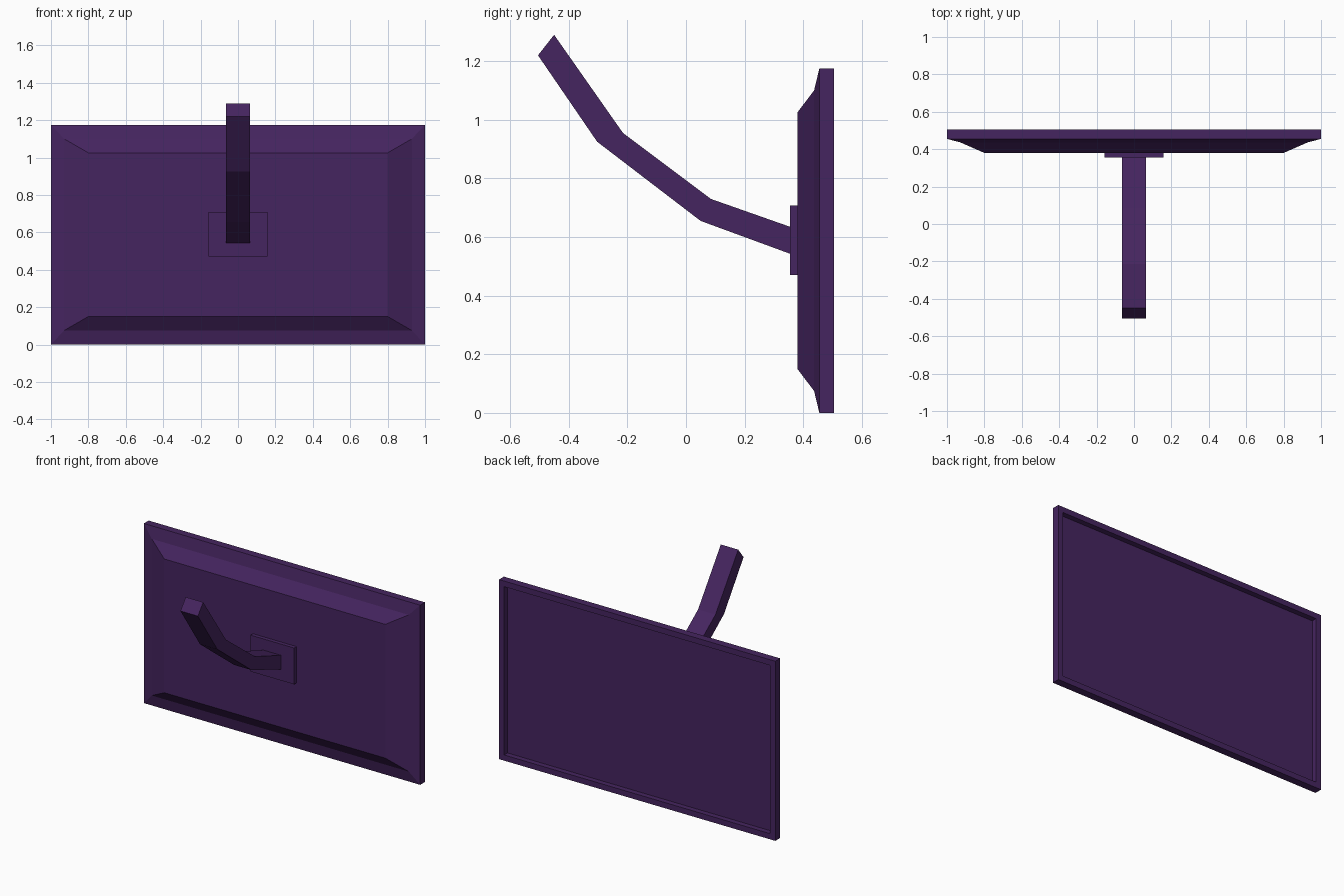
import bpy
import bmesh

cube = bpy.data.objects.get("Cube")
if cube:
    bpy.data.objects.remove(cube, do_unlink=True)

purple = bpy.data.materials.new("dark_purple")
purple.use_nodes = True
colour = (0.06, 0.018, 0.115, 1)
purple.diffuse_color = colour
purple.node_tree.nodes["Principled BSDF"].inputs["Base Color"].default_value = colour


def loft(name, rings):
    """Join matching closed rings with side faces and cap both ends."""
    bm = bmesh.new()
    loops = [[bm.verts.new(p) for p in ring] for ring in rings]
    for a, b in zip(loops, loops[1:]):
        for i in range(len(a)):
            j = (i + 1) % len(a)
            bm.faces.new((a[i], a[j], b[j], b[i]))
    bm.faces.new(loops[0])
    bm.faces.new(loops[-1])
    bmesh.ops.recalc_face_normals(bm, faces=bm.faces)
    mesh = bpy.data.meshes.new(name)
    bm.to_mesh(mesh)
    bm.free()
    mesh.materials.append(purple)
    obj = bpy.data.objects.new(name, mesh)
    bpy.context.collection.objects.link(obj)
    return obj


def rect(y, half_width, low, high):
    return [(-half_width, y, low), (half_width, y, low),
            (half_width, y, high), (-half_width, y, high)]


# Panel: tapered housing, square rim, bezel and recessed screen
height = 1.175
bezel = 0.037
loft("screen_panel", [
    rect(0.38, 0.80, 0.15, height - 0.15),
    rect(0.437, 0.93, 0.075, height - 0.075),
    rect(0.455, 1.0, 0, height),
    rect(0.505, 1.0, 0, height),
    rect(0.505, 1 - bezel, bezel, height - bezel),
    rect(0.47, 1 - bezel, bezel, height - bezel),
])

# Mounting plate on the housing
loft("mount_plate", [rect(0.355, 0.158, 0.47, 0.708),
                     rect(0.38, 0.158, 0.47, 0.708)])

# Bent wall arm, each section given as upper and lower (y, z) edges
sections = [
    ((-0.45, 1.29), (-0.505, 1.22)),
    ((-0.215, 0.955), (-0.303, 0.925)),
    ((0.085, 0.73), (0.05, 0.655)),
    ((0.355, 0.635), (0.355, 0.543)),
]
half = 0.063
loft("wall_arm", [[(-half, *low), (half, *low), (half, *top), (-half, *top)]
                  for top, low in sections])
